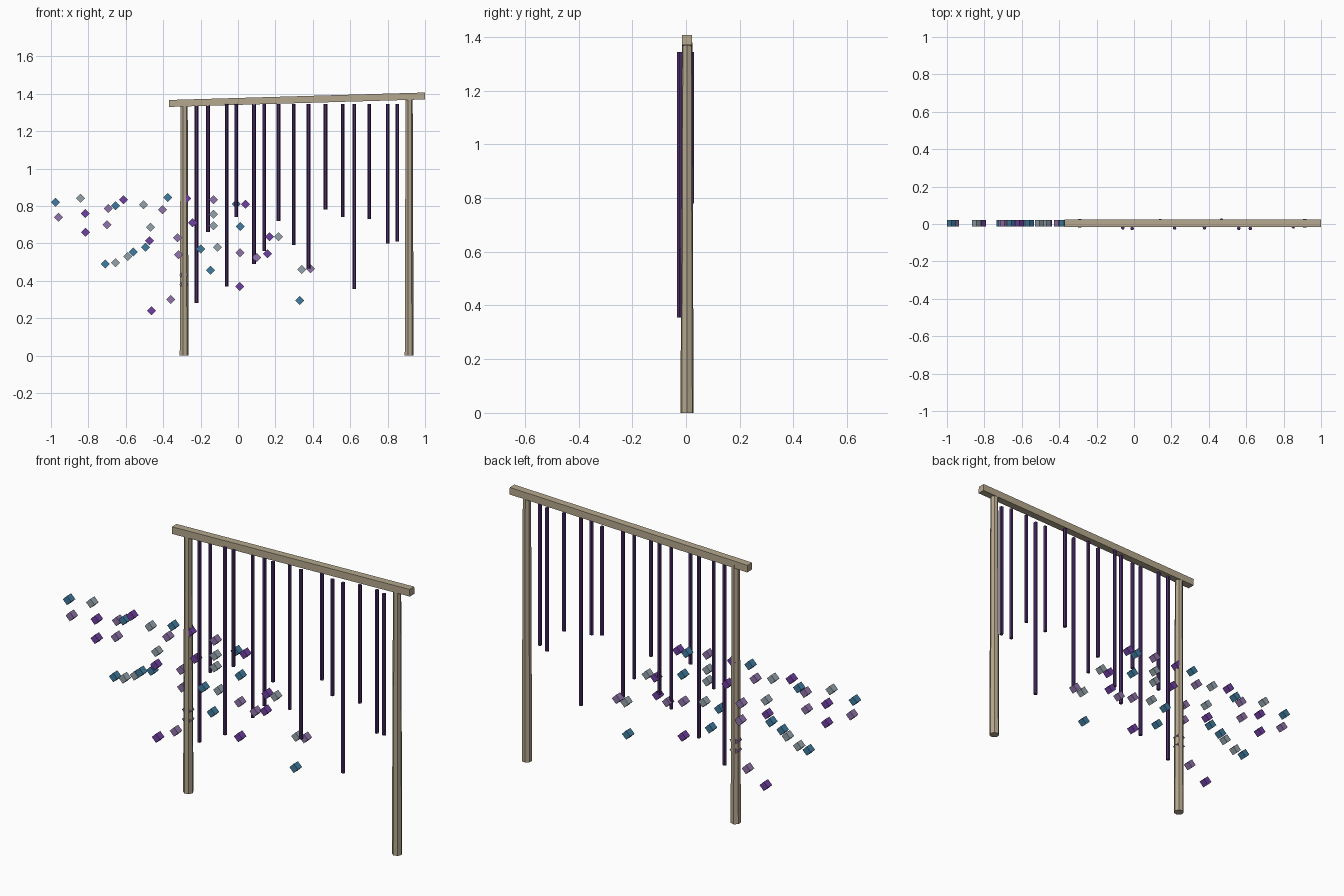
import bpy, bmesh, math
from mathutils import Matrix, Vector

default_cube = bpy.data.objects.get("Cube")
if default_cube:
    bpy.data.objects.remove(default_cube)

MID_Y = 0.004


def make_material(name, colour):
    material = bpy.data.materials.new(name)
    material.use_nodes = True
    rgba = (*colour, 1)
    material.diffuse_color = rgba
    material.node_tree.nodes["Principled BSDF"].inputs["Base Color"].default_value = rgba
    return material


def make_object(name, bm, material):
    mesh = bpy.data.meshes.new(name)
    bm.to_mesh(mesh)
    bm.free()
    mesh.materials.append(material)
    obj = bpy.data.objects.new(name, mesh)
    bpy.context.collection.objects.link(obj)
    return obj


def add_rod(name, material, x, y, bottom, top, sides, low_radius, high_radius):
    """Upright faceted rod with one edge turned towards +x."""
    bm = bmesh.new()
    bmesh.ops.create_cone(bm, cap_ends=True, segments=sides, radius1=low_radius,
                          radius2=high_radius, depth=top - bottom)
    first = max(bm.verts, key=lambda v: (round(v.co.x, 4), v.co.y))
    turn = Matrix.Rotation(-math.atan2(first.co.y, first.co.x), 4, "Z")
    bm.transform(Matrix.Translation((x, y, (bottom + top) / 2)) @ turn)
    return make_object(name, bm, material)


def add_box(name, material, centre, size, tilt):
    """Box tilted about the front-to-back axis."""
    bm = bmesh.new()
    bmesh.ops.create_cube(bm, size=1)
    bm.transform(Matrix.Translation(Vector(centre))
                 @ Matrix.Rotation(tilt, 4, "Y")
                 @ Matrix.Diagonal((*size, 1)))
    return make_object(name, bm, material)


wood = make_material("weathered beige wood", (0.46, 0.39, 0.27))
cord = make_material("dark purple cord", (0.068, 0.026, 0.14))
blue = make_material("teal blue", (0.051, 0.2, 0.35))
purple = make_material("bright purple", (0.162, 0.051, 0.36))
mauve = make_material("soft mauve", (0.28, 0.174, 0.4))
grey = make_material("silver grey", (0.3, 0.37, 0.41))

# Frame: two tapered posts and a slightly sloping beam
add_rod("right_post", wood, -0.289, MID_Y, 0, 1.35, 7, 0.025, 0.02)
add_rod("left_post", wood, 0.914, MID_Y, 0, 1.38, 7, 0.025, 0.02)
add_box("top_beam", wood, (0.315, MID_Y, 1.368), (1.37, 0.038, 0.037),
        -math.atan(0.04 / 1.37))

# Hanging strands: x, depth, lower end
strands = [
    (-0.222, 0, 0.28), (-0.16, 0, 0.66), (-0.06, -0.02, 0.37),
    (-0.01, -0.024, 0.74), (0.085, 0, 0.49), (0.14, 0.018, 0.56),
    (0.217, -0.022, 0.72), (0.298, 0, 0.59), (0.377, -0.02, 0.465),
    (0.468, 0.022, 0.78), (0.56, -0.023, 0.74), (0.622, -0.024, 0.355),
    (0.702, 0, 0.73), (0.80, 0, 0.60), (0.852, -0.015, 0.61),
]
for number, (x, y, lower_end) in enumerate(strands, start=1):
    add_rod(f"hanging_strand_{number}", cord, x, y, lower_end, 1.345, 6, 0.01, 0.01)

# Drifting fragments: x and height of each, grouped by colour
fragments = {
    "blue": (blue, [
        (-0.976, 0.82), (-0.655, 0.80), (-0.375, 0.845), (-0.71, 0.49),
        (-0.56, 0.555), (-0.495, 0.58), (-0.2, 0.57), (-0.147, 0.455),
        (0.013, 0.69), (-0.01, 0.81), (0.33, 0.295)]),
    "purple": (purple, [
        (-0.816, 0.76), (-0.612, 0.834), (-0.816, 0.66), (-0.473, 0.615),
        (-0.463, 0.24), (-0.243, 0.71), (0.04, 0.81), (0.168, 0.635),
        (0.158, 0.545), (0.01, 0.37), (-0.275, 0.84)]),
    "mauve": (mauve, [
        (-0.96, 0.74), (-0.693, 0.786), (-0.7, 0.7), (-0.404, 0.78),
        (-0.324, 0.63), (-0.36, 0.3), (-0.131, 0.834), (0.01, 0.55),
        (0.1, 0.525), (0.388, 0.465), (-0.318, 0.54), (-0.29, 0.38),
        (-0.29, 0.43)]),
    "grey": (grey, [
        (-0.842, 0.84), (-0.505, 0.807), (-0.468, 0.685), (-0.59, 0.53),
        (-0.655, 0.497), (-0.131, 0.755), (-0.131, 0.695), (-0.11, 0.58),
        (0.217, 0.636), (0.34, 0.46)]),
}
for colour_name, (material, places) in fragments.items():
    for number, (x, z) in enumerate(places, start=1):
        add_box(f"{colour_name}_fragment_{number}", material, (x, MID_Y, z),
                (0.034, 0.035, 0.034), math.radians(45))
